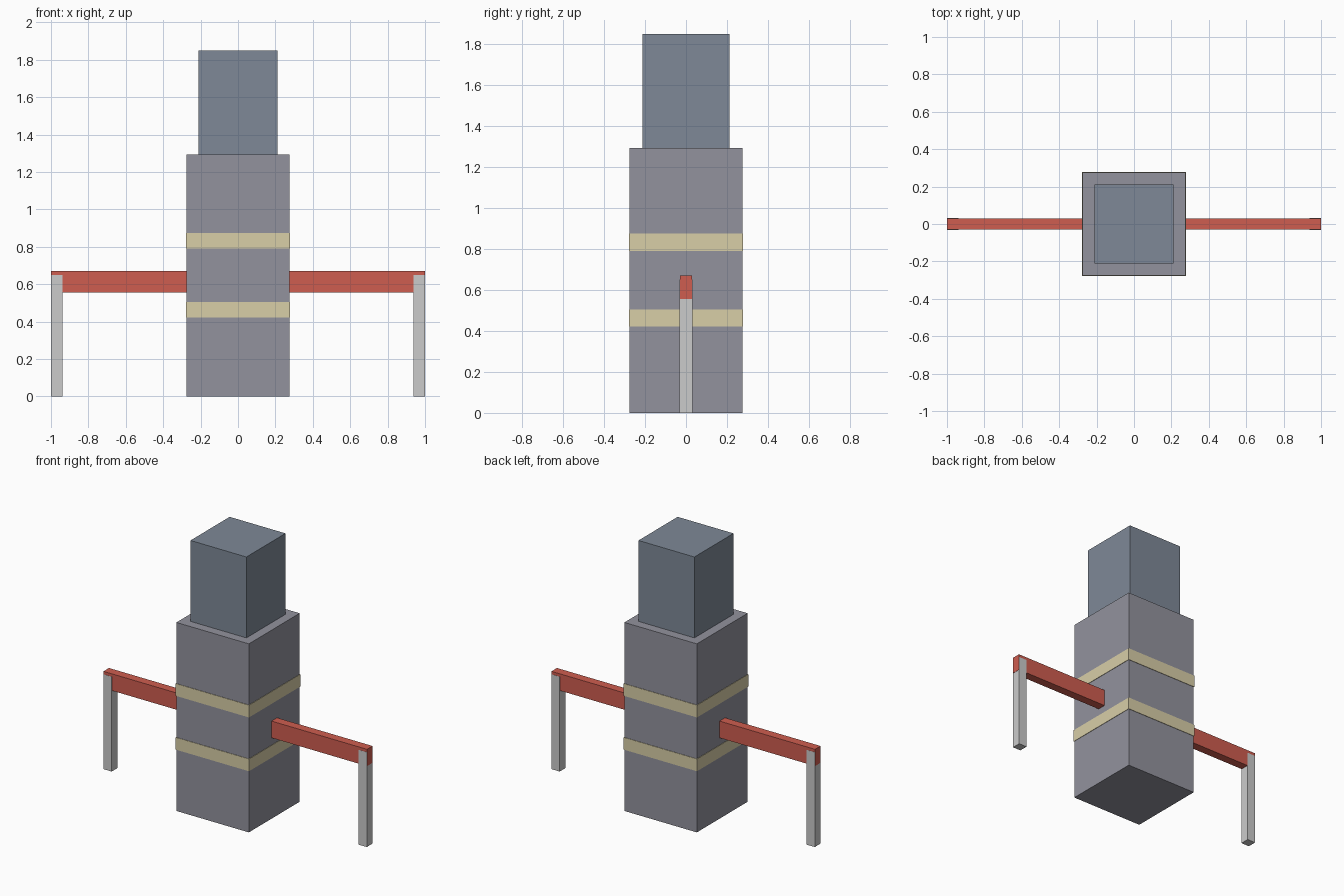
import bpy
import bmesh
from mathutils import Vector

if "Cube" in bpy.data.objects:
    bpy.data.objects.remove(bpy.data.objects["Cube"])


def material(name, color):
    mat = bpy.data.materials.new(name)
    mat.diffuse_color = (*color, 1)
    mat.use_nodes = True
    mat.node_tree.nodes["Principled BSDF"].inputs["Base Color"].default_value = mat.diffuse_color
    return mat


def box(name, x, y, z, mat=None):
    """Box from (min, max) ranges on each axis."""
    bm = bmesh.new()
    bmesh.ops.create_cube(bm, size=1)
    size = Vector([r[1] - r[0] for r in (x, y, z)])
    centre = Vector([(r[0] + r[1]) / 2 for r in (x, y, z)])
    for v in bm.verts:
        v.co = v.co * size
    mesh = bpy.data.meshes.new(name)
    bm.to_mesh(mesh)
    bm.free()
    obj = bpy.data.objects.new(name, mesh)
    obj.location = centre
    bpy.context.collection.objects.link(obj)
    if mat:
        mesh.materials.append(mat)
    return obj


def square(half):
    return (-half, half), (-half, half)


slate = material("slate", (0.21, 0.25, 0.31))
stone = material("stone", (0.29, 0.29, 0.34))
cream = material("cream", (0.69, 0.62, 0.39))
red = material("red", (0.62, 0.11, 0.08))

# Main tower and the narrower block rising out of it
box("tower_body", *square(0.275), (0, 1.293), stone)
box("tower_top", *square(0.212), (1.2, 1.848), slate)

# Pale bands wrapped around the tower
for name, z in (("lower_band", 0.463), ("upper_band", 0.832)):
    box(name, *square(0.278), (z - 0.042, z + 0.042), cream)

# Red arms reaching out each side, with a post under each end
for side, s in (("left", -1), ("right", 1)):
    box(side + "_arm", sorted((s * 0.2, s * 1.0)), (-0.03, 0.03), (0.555, 0.67), red)
    box(side + "_post", sorted((s * 0.937, s * 0.999)), (-0.031, 0.031), (0, 0.65))
